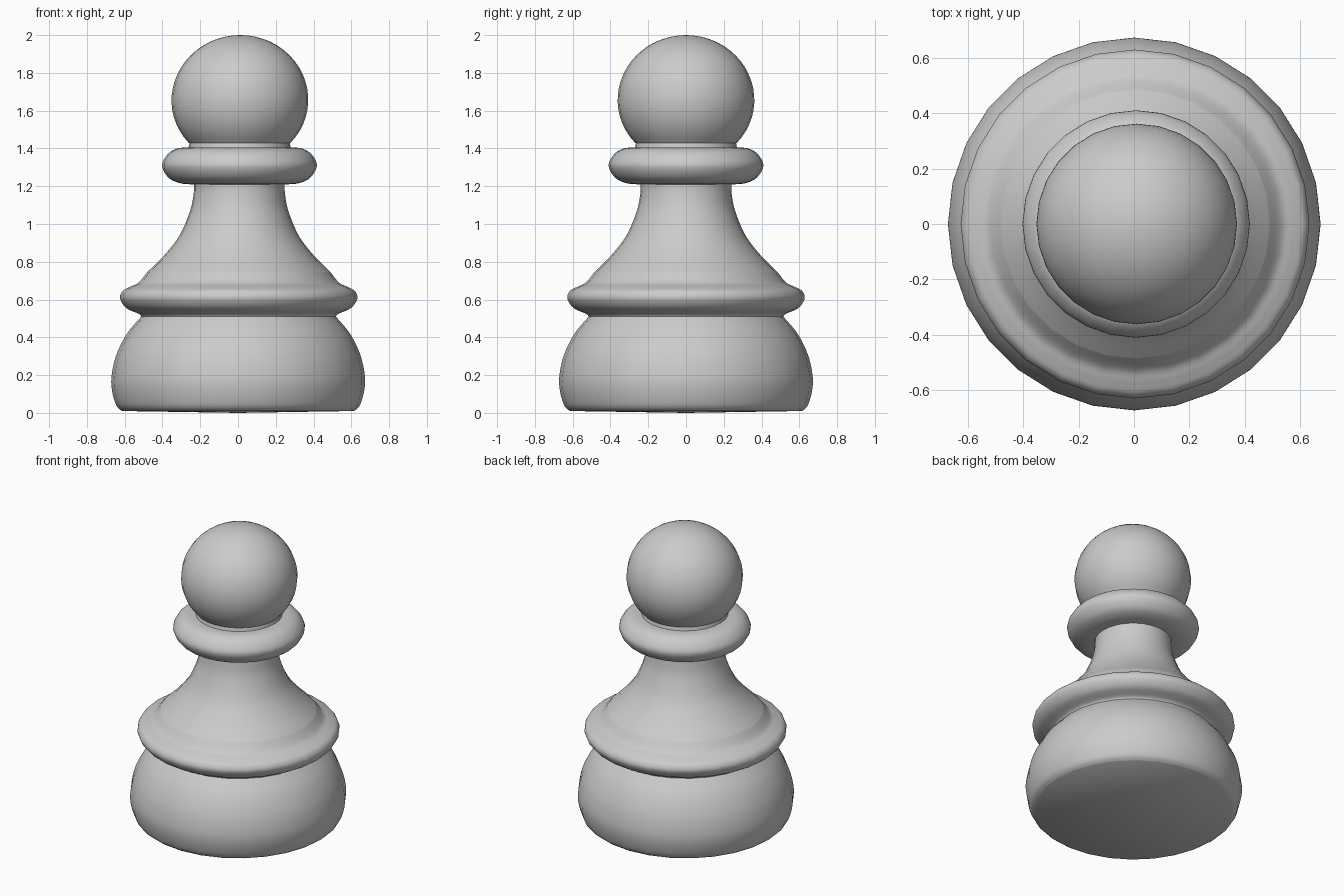
import bpy, bmesh, math

if "Cube" in bpy.data.objects:
    bpy.data.objects.remove(bpy.data.objects["Cube"])

SIDES = 28


def smooth_curve(pts, steps=5):
    """Catmull-Rom curve through the profile points (radius, height)."""
    p = [pts[0]] + pts + [pts[-1]]
    out = []
    for i in range(1, len(p) - 2):
        for s in range(steps):
            t = s / steps
            out.append(tuple(
                0.5 * (2 * b + (c - a) * t + (2 * a - 5 * b + 4 * c - d) * t * t
                       + (3 * b - a - 3 * c + d) * t ** 3)
                for a, b, c, d in zip(p[i - 1], p[i], p[i + 1], p[i + 2])))
    return out + [pts[-1]]


def lathe(name, profile):
    """Turn a bottom-to-top profile around z, with the slight lean in x."""
    bm = bmesh.new()
    rings = []
    for r, z in profile:
        lean = 0.006 * z
        if r < 1e-4:
            rings.append([bm.verts.new((lean, 0, z))] * SIDES)
        else:
            rings.append([bm.verts.new((lean + r * math.cos(a), r * math.sin(a), z))
                          for a in (2 * math.pi * k / SIDES for k in range(SIDES))])
    for lo, hi in zip(rings, rings[1:]):
        for k in range(SIDES):
            n = (k + 1) % SIDES
            corners = list(dict.fromkeys((lo[k], lo[n], hi[n], hi[k])))
            bm.faces.new(corners)
    mesh = bpy.data.meshes.new(name)
    bm.to_mesh(mesh)
    bm.free()
    obj = bpy.data.objects.new(name, mesh)
    bpy.context.collection.objects.link(obj)
    bpy.ops.object.select_all(action='DESELECT')
    obj.select_set(True)
    bpy.context.view_layer.objects.active = obj
    bpy.ops.object.shade_smooth_by_angle(angle=math.radians(40))
    return obj


# Rounded base with a nearly flat underside
lathe("base", [(0, 0.0)] + smooth_curve(
    [(0.615, 0.01), (0.645, 0.04), (0.668, 0.12), (0.67, 0.2),
     (0.645, 0.31), (0.59, 0.42), (0.515, 0.51)]))

# Lower ring with a soft shoulder on top
lathe("lower_ring", smooth_curve(
    [(0.515, 0.51), (0.53, 0.525), (0.595, 0.555), (0.628, 0.605),
     (0.615, 0.645), (0.575, 0.668), (0.53, 0.69), (0.485, 0.745)]))

# Flared stem
lathe("stem", smooth_curve(
    [(0.485, 0.745), (0.395, 0.835), (0.315, 0.94), (0.26, 1.07),
     (0.242, 1.16), (0.24, 1.21)]))

# Collar and the short neck above it
lathe("collar", smooth_curve(
    [(0.24, 1.21), (0.31, 1.215), (0.375, 1.245), (0.41, 1.31),
     (0.38, 1.37), (0.33, 1.4), (0.27, 1.405)]) + [(0.265, 1.43)])

# Ball head
R, CZ = 0.362, 1.655
start = -math.acos(0.27 / R)
head = []
for i in range(21):
    a = start + (math.pi / 2 - start) * i / 20
    v = (2.0 - CZ) if a > 0 else (CZ - 1.43) / -math.sin(start)
    head.append((max(0.0, R * math.cos(a)), CZ + v * math.sin(a)))
lathe("head", [(0.265, 1.43)] + head)
